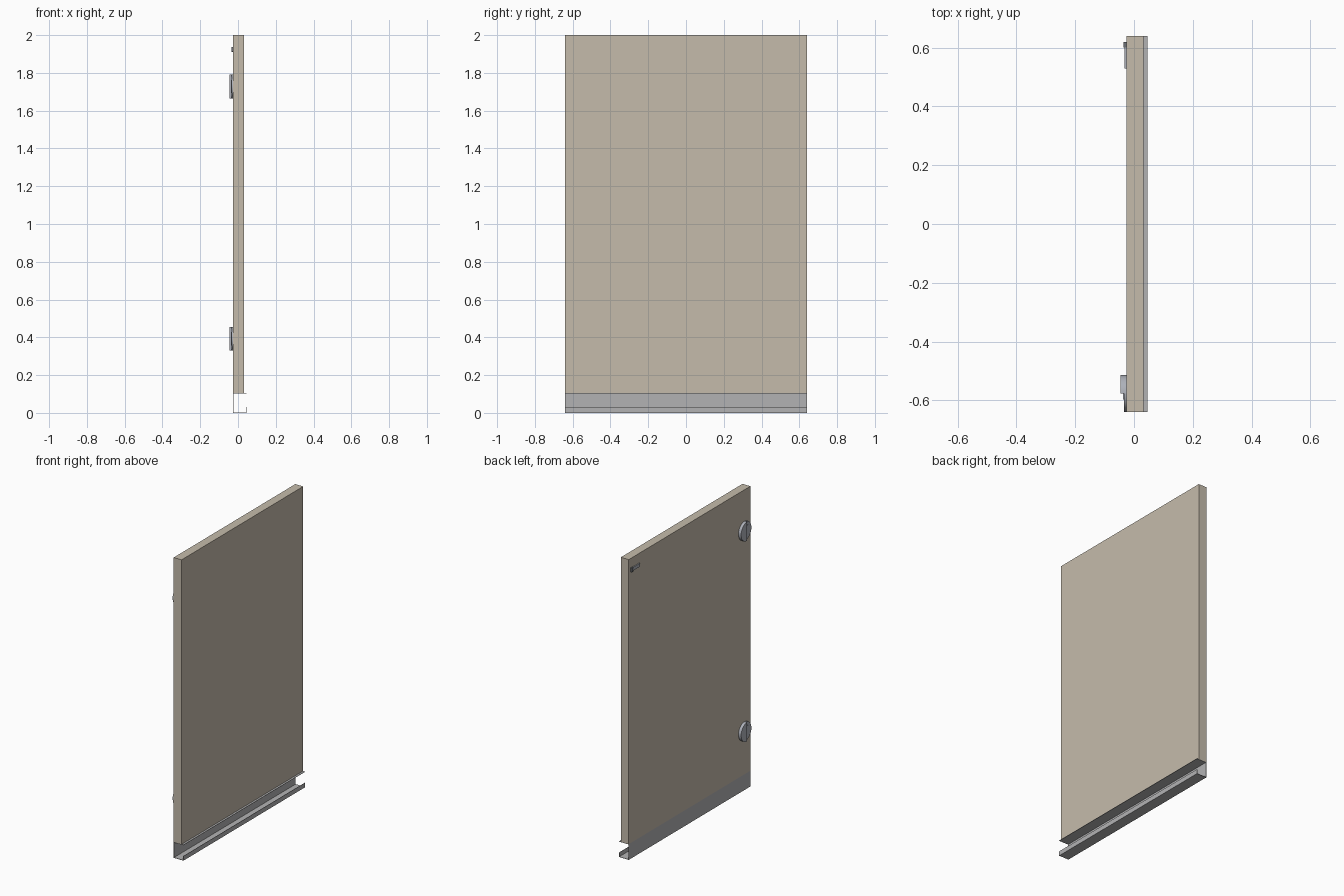
import bpy, bmesh, math

if "Cube" in bpy.data.objects:
    bpy.data.objects.remove(bpy.data.objects["Cube"])


def material(name, rgb):
    m = bpy.data.materials.new(name)
    m.diffuse_color = (*rgb, 1)
    m.use_nodes = True
    m.node_tree.nodes["Principled BSDF"].inputs["Base Color"].default_value = m.diffuse_color
    return m


BEIGE = material("beige panel", (0.56, 0.50, 0.41))
STEEL = material("light grey steel", (0.45, 0.45, 0.455))
METAL = material("blue grey metal", (0.42, 0.44, 0.49))
DARK = material("dark grey metal", (0.15, 0.16, 0.18))

BACK = -0.026   # panel face carrying the hardware
FRONT = 0.032
HALF = 0.64


def prism(name, points, to3d, offset, mat):
    """Extrude a closed 2D outline by the offset vector."""
    bm = bmesh.new()
    face = bm.faces.new([bm.verts.new(to3d(*p)) for p in points])
    ext = bmesh.ops.extrude_face_region(bm, geom=[face])
    bmesh.ops.translate(bm, vec=offset, verts=[v for v in ext["geom"] if isinstance(v, bmesh.types.BMVert)])
    bmesh.ops.recalc_face_normals(bm, faces=bm.faces)
    mesh = bpy.data.meshes.new(name)
    bm.to_mesh(mesh)
    bm.free()
    mesh.materials.append(mat)
    ob = bpy.data.objects.new(name, mesh)
    bpy.context.collection.objects.link(ob)
    return ob


def smooth(ob):
    bpy.ops.object.select_all(action='DESELECT')
    ob.select_set(True)
    bpy.context.view_layer.objects.active = ob
    bpy.ops.object.shade_smooth_by_angle(angle=math.radians(30))


def along_y(name, pts, mat, y0, y1):
    return prism(name, pts, lambda x, z: (x, y0, z), (0, y1 - y0, 0), mat)


def on_back(name, pts, depth, mat):
    """Plate on the back face, outline given in y and z."""
    return prism(name, pts, lambda y, z: (BACK, y, z), (-depth, 0, 0), mat)


def rect(a0, a1, b0, b1):
    return [(a0, b0), (a1, b0), (a1, b1), (a0, b1)]


def half_disc(cy, cz, r, side, n=20):
    return [(cy + side * r * math.sin(math.pi * i / n), cz + r * math.cos(math.pi * i / n)) for i in range(n + 1)]


# Main panel
along_y("panel", rect(BACK, FRONT, 0.105, 2.0), BEIGE, -HALF, HALF)

# Open sheet-metal channel under the panel
t, lip = 0.0025, 0.046
along_y("base_channel", [
    (BACK, 0), (lip, 0), (lip, 0.03), (lip - t, 0.03), (lip - t, t), (BACK + t, t),
    (BACK + t, 0.1025), (lip, 0.1025), (lip, 0.105), (BACK, 0.105)], STEEL, -HALF, HALF)

# Round hinges: raised half, thin half and a small knuckle between them
CY, R = -0.577, 0.0625
for label, cz in (("lower", 0.393), ("upper", 1.728)):
    smooth(on_back(label + "_hinge_raised_half", half_disc(CY, cz, R, 1), 0.020, METAL))
    smooth(on_back(label + "_hinge_thin_half", half_disc(CY, cz, R, -1), 0.008, METAL))
    on_back(label + "_hinge_knuckle", rect(CY - 0.02, CY, cz - 0.035, cz + 0.035), 0.012, METAL)

# Small latch near the top corner
on_back("latch_plate", rect(0.53, 0.605, 1.914, 1.936), 0.007, METAL)
on_back("latch_end", rect(0.60, 0.62, 1.91, 1.938), 0.009, DARK)
